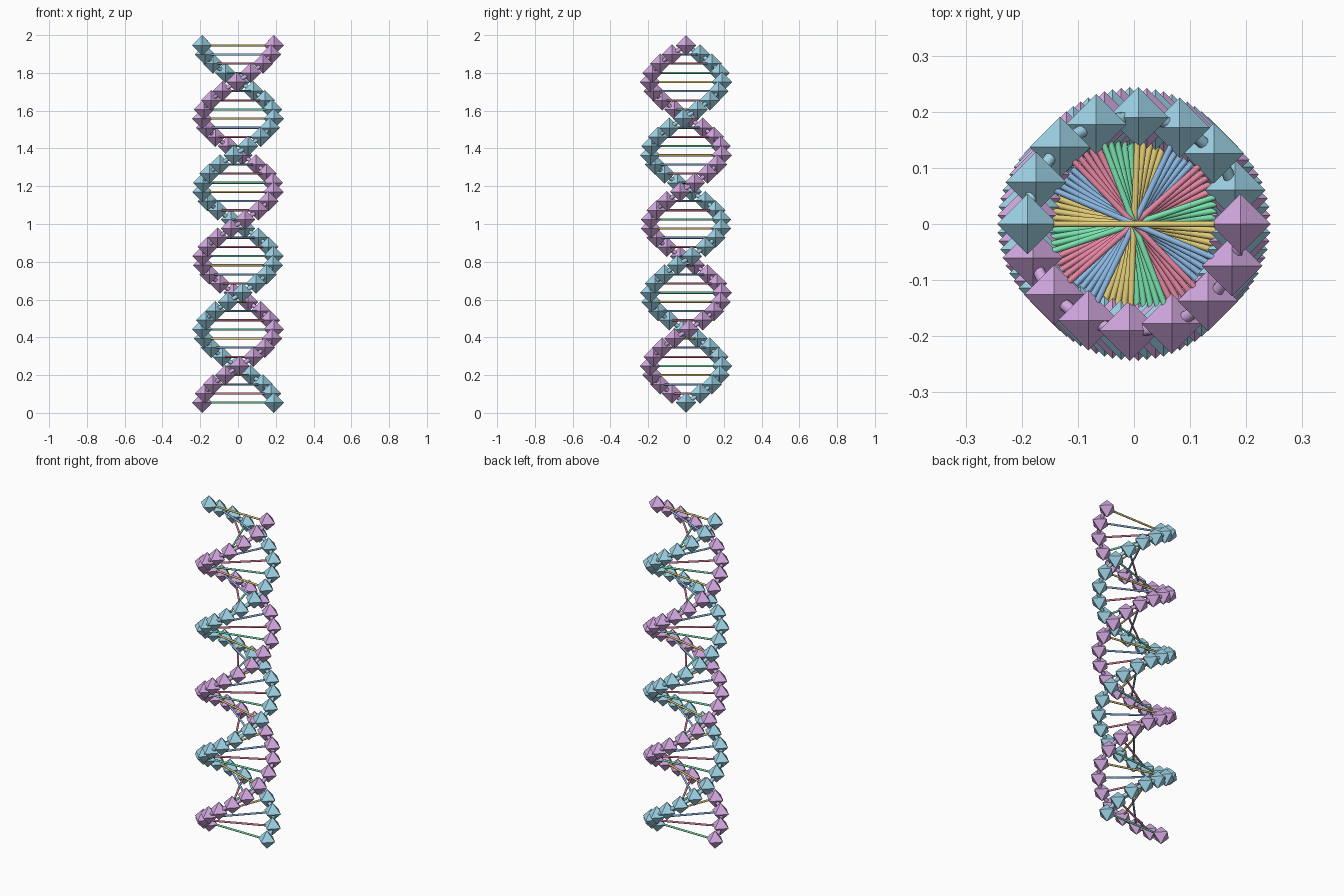
import bpy, bmesh
from math import cos, sin, pi
from mathutils import Vector, Matrix

if "Cube" in bpy.data.objects:
    bpy.data.objects.remove(bpy.data.objects["Cube"])

N, TURNS = 40, 2.5          # base pairs, full turns
R, S = 0.19, 0.054          # helix radius, bead half-size
TUBE, RUNG = 0.011, 0.0055  # backbone and rung radii


def material(name, rgb):
    m = bpy.data.materials.new(name)
    m.diffuse_color = (*rgb, 1)
    m.use_nodes = True
    m.node_tree.nodes["Principled BSDF"].inputs["Base Color"].default_value = m.diffuse_color
    return m


def helix(t, phase):
    """Point on a strand, t from 0 (bottom) to 1 (top)."""
    a = 2 * pi * TURNS * t + phase
    return Vector((R * cos(a), R * sin(a), S + t * (2 - 2 * S)))


def finish(name, bm, mat, smooth):
    me = bpy.data.meshes.new(name)
    bmesh.ops.recalc_face_normals(bm, faces=bm.faces)
    for f in bm.faces:
        f.smooth = smooth and len(f.verts) == 4
    bm.to_mesh(me)
    bm.free()
    me.materials.append(mat)
    ob = bpy.data.objects.new(name, me)
    bpy.context.collection.objects.link(ob)


def beads(name, phase, mat):
    # axis-aligned octahedra along one strand
    bm = bmesh.new()
    for i in range(N):
        c = helix(i / (N - 1), phase)
        top, bottom = (bm.verts.new(c + Vector((0, 0, z))) for z in (S, -S))
        ring = [bm.verts.new(c + Vector(d) * S)
                for d in ((1, 0, 0), (0, 1, 0), (-1, 0, 0), (0, -1, 0))]
        for k in range(4):
            a, b = ring[k], ring[(k + 1) % 4]
            bm.faces.new((a, b, top))
            bm.faces.new((b, a, bottom))
    finish(name, bm, mat, False)


def backbone(name, phase, mat):
    # thin tube threading the beads
    cu = bpy.data.curves.new(name, 'CURVE')
    cu.dimensions = '3D'
    cu.bevel_depth = TUBE
    cu.bevel_resolution = 2
    steps = (N - 1) * 4
    sp = cu.splines.new('POLY')
    sp.points.add(steps)
    for k in range(steps + 1):
        sp.points[k].co = (*helix(k / steps, phase), 1)
    sp.use_smooth = True
    cu.materials.append(mat)
    bpy.context.collection.objects.link(bpy.data.objects.new(name, cu))


def rungs(name, start, mat):
    # every fourth rung shares a colour
    bm = bmesh.new()
    for i in range(start, N, 4):
        p = helix(i / (N - 1), 0)
        rot = Vector((p.x, p.y, 0)).to_track_quat('Z', 'Y').to_matrix().to_4x4()
        bmesh.ops.create_cone(bm, cap_ends=True, segments=12, radius1=RUNG,
                              radius2=RUNG, depth=2 * R,
                              matrix=Matrix.Translation((0, 0, p.z)) @ rot)
    finish(name, bm, mat, True)


# Two strands
for label, phase, rgb in (("blue", 0, (0.35, 0.66, 0.80)),
                          ("purple", pi, (0.66, 0.40, 0.76))):
    mat = material(label + "_strand", rgb)
    beads(label + "_strand_beads", phase, mat)
    backbone(label + "_strand_backbone", phase, mat)

# Four rung colours, in order from the bottom
for k, (label, rgb) in enumerate((("green", (0.19, 0.76, 0.42)),
                                  ("pink", (0.78, 0.24, 0.36)),
                                  ("light_blue", (0.27, 0.50, 0.80)),
                                  ("yellow", (0.78, 0.62, 0.19)))):
    rungs(label + "_rungs", k, material(label + "_rung", rgb))
